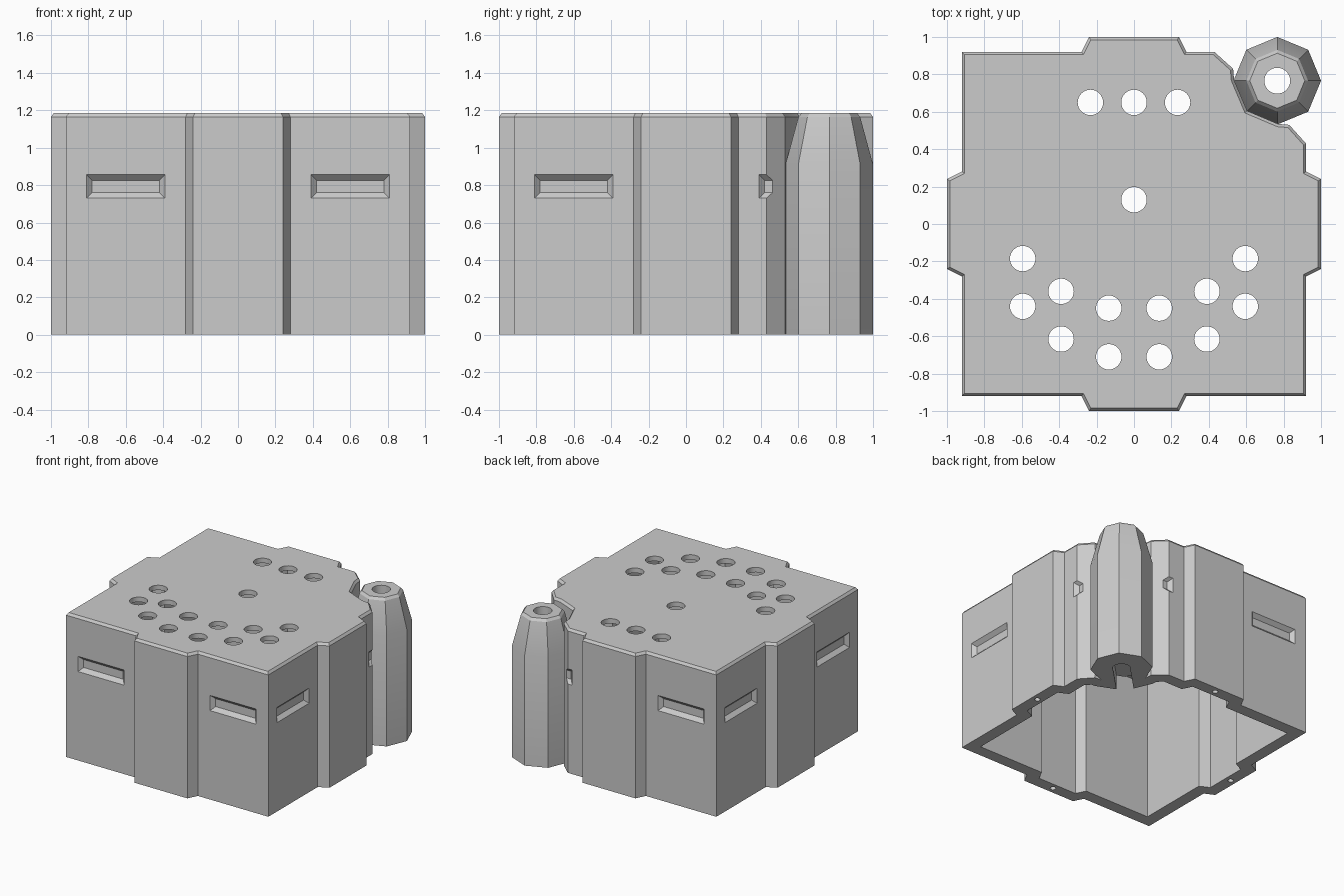
import bpy, bmesh, math
from mathutils import Matrix, Vector

cube = bpy.data.objects.get("Cube")
if cube:
    bpy.data.objects.remove(cube, do_unlink=True)

grey = bpy.data.materials.new("plain_grey")
grey.use_nodes = True
grey.diffuse_color = (0.6, 0.6, 0.6, 1)
grey.node_tree.nodes["Principled BSDF"].inputs["Base Color"].default_value = (0.6, 0.6, 0.6, 1)

HEIGHT, EDGE, WALL, ROOF = 1.185, 0.02, 0.1, 0.04
TOWER = 0.766


def make_object(name, bm):
    bmesh.ops.recalc_face_normals(bm, faces=bm.faces)
    mesh = bpy.data.meshes.new(name)
    bm.to_mesh(mesh)
    bm.free()
    mesh.materials.append(grey)
    obj = bpy.data.objects.new(name, mesh)
    bpy.context.collection.objects.link(obj)
    return obj


def offset(points, dist):
    """Move a counter-clockwise outline inwards with mitred corners."""
    result = []
    for i, p in enumerate(points):
        a = (p - points[i - 1]).normalized()
        b = (points[(i + 1) % len(points)] - p).normalized()
        na, nb = Vector((-a.y, a.x)), Vector((-b.y, b.x))
        result.append(p + (na + nb) * dist / (1 + na.dot(nb)))
    return result


def loft(sections):
    """Join equal-sized outlines, given as (points, z), and cap both ends."""
    bm = bmesh.new()
    loops = [[bm.verts.new((p.x, p.y, z)) for p in pts] for pts, z in sections]
    for low, high in zip(loops, loops[1:]):
        for i in range(len(low)):
            j = (i + 1) % len(low)
            bm.faces.new((low[i], low[j], high[j], high[i]))
    bm.faces.new(loops[0])
    bm.faces.new(loops[-1])
    return bm


def ring(radius, sides=8):
    return [Vector((math.cos(a), math.sin(a))) * radius
            for a in (math.tau * i / sides for i in range(sides))]


def add_cylinder(bm, x, y, low, high, radius, sides=32):
    bmesh.ops.create_cone(bm, cap_ends=True, segments=sides, radius1=radius, radius2=radius,
                          depth=high - low, matrix=Matrix.Translation((x, y, (low + high) / 2)))


def cut(target, cutter):
    """Subtract the cutter, bake the result and discard the cutter."""
    mod = target.modifiers.new("cut", 'BOOLEAN')
    mod.operation, mod.solver, mod.object = 'DIFFERENCE', 'EXACT', cutter
    graph = bpy.context.evaluated_depsgraph_get()
    mesh = bpy.data.meshes.new_from_object(target.evaluated_get(graph))
    target.modifiers.clear()
    target.data = mesh
    bpy.data.objects.remove(cutter, do_unlink=True)


# Outline of the housing: a bump on every side, one corner hollowed for the tower
outline = []
for k in range(4):
    turn = Matrix.Rotation(k * math.pi / 2, 2)
    side = [(-0.92, -0.92), (-0.28, -0.92), (-0.24, -1), (0.24, -1), (0.28, -0.92)]
    if k == 2:
        half = [(0.92, 0.43), (0.83, 0.53), (0.77, 0.535)]
        outline += [Vector(p) for p in half] + [Vector((0.605, 0.605))]
        outline += [Vector((y, x)) for x, y in reversed(half)]
        side = side[1:]
    outline += [turn @ Vector(p) for p in side]

# Hollow housing, open below, with a bevelled roof edge
inner = offset(outline, WALL)
housing = make_object("housing", loft([
    (inner, HEIGHT - ROOF), (inner, 0), (outline, 0),
    (outline, HEIGHT - EDGE), (offset(outline, 0.015), HEIGHT)]))

# Round roof holes
spots = [(0, 0.65), (0, 0.13)]
for sx in (-1, 1):
    spots += [(sx * x, y) for x, y in (
        (0.233, 0.65), (0.595, -0.185), (0.595, -0.44), (0.39, -0.36),
        (0.39, -0.615), (0.135, -0.45), (0.135, -0.71))]
bm = bmesh.new()
for x, y in spots:
    add_cylinder(bm, x, y, HEIGHT - 0.15, HEIGHT + 0.1, 0.068)

# Small screw holes under the bumps
for x, y in ring(0.95, 4):
    add_cylinder(bm, x, y, -0.1, 0.2, 0.022, 16)
cut(housing, make_object("hole_cutter", bm))

# Two shallow recesses with sloping frames on each side
bm = bmesh.new()
for k in range(4):
    for sx in (-0.6, 0.6):
        place = (Matrix.Rotation(k * math.pi / 2, 4, 'Z')
                 @ Matrix.Translation((sx, -0.92, 0.793)))
        loops = []
        for depth, w, h in ((-0.01, 0.22, 0.0725), (0.03, 0.18, 0.0325)):
            loops.append([bm.verts.new(place @ Vector((x * w, depth, z * h)))
                          for x, z in ((-1, -1), (1, -1), (1, 1), (-1, 1))])
        near, far = loops
        bm.faces.new(near)
        bm.faces.new(far[::-1])
        for i in range(4):
            j = (i + 1) % 4
            bm.faces.new((near[j], near[i], far[i], far[j]))
cut(housing, make_object("recess_cutter", bm))

# Eight-sided corner tower that narrows towards the top
bm = loft([(ring(0.234), 0), (ring(0.234), 0.91),
           (ring(0.165), HEIGHT - EDGE), (ring(0.147), HEIGHT)])
bmesh.ops.translate(bm, verts=bm.verts, vec=(TOWER, TOWER, 0))
tower = make_object("corner_tower", bm)

# Bore down the middle of the tower
bm = bmesh.new()
add_cylinder(bm, TOWER, TOWER, -0.1, HEIGHT + 0.1, 0.069)
cut(tower, make_object("bore_cutter", bm))

# Low channel from the bore into the housing
for part in (housing, tower):
    bm = bmesh.new()
    bmesh.ops.create_cube(bm, size=1, matrix=Matrix.Translation((0.6, 0.6, 0))
                          @ Matrix.Rotation(math.pi / 4, 4, 'Z')
                          @ Matrix.Diagonal((0.47, 0.13, 0.24, 1)))
    cut(part, make_object("channel_cutter", bm))

# Smooth only the round bores
for part in (housing, tower):
    bpy.ops.object.select_all(action='DESELECT')
    part.select_set(True)
    bpy.context.view_layer.objects.active = part
    bpy.ops.object.shade_smooth_by_angle(angle=math.radians(25))
